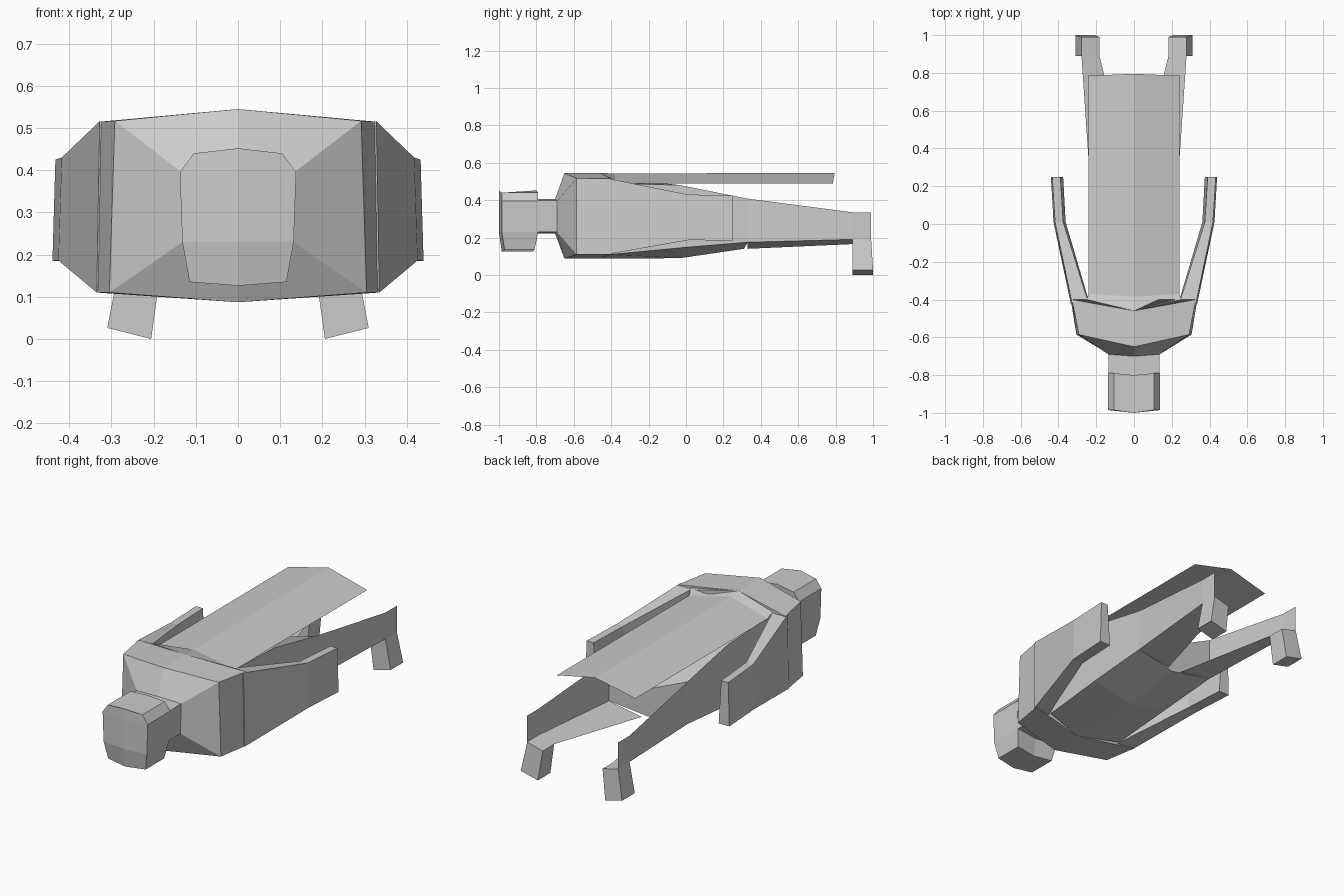
import bpy

if "Cube" in bpy.data.objects:
    bpy.data.objects.remove(bpy.data.objects["Cube"])


def mesh(name, verts, faces):
    me = bpy.data.meshes.new(name)
    me.from_pydata(verts, [], faces)
    ob = bpy.data.objects.new(name, me)
    bpy.context.collection.objects.link(ob)
    return ob


def loft(name, rings, closed=True, caps=True):
    """Skin a list of equally long cross-sections."""
    n = len(rings[0])
    faces = []
    for r in range(len(rings) - 1):
        for i in range(n if closed else n - 1):
            j = (i + 1) % n
            faces.append((r * n + i, r * n + j, (r + 1) * n + j, (r + 1) * n + i))
    if closed and caps:
        faces.append(tuple(reversed(range(n))))
        faces.append(tuple(range((len(rings) - 1) * n, len(rings) * n)))
    return mesh(name, [p for r in rings for p in r], faces)


def mirror_x(ring, s):
    return [(s * x, y, z) for x, y, z in ring]


def six(yc, ys, x_top, x_bot, c_top, s_top, s_bot, c_bot):
    """Six-sided body section with a raised centre line."""
    return [(0, yc, c_top), (x_top, ys, s_top), (x_bot, ys, s_bot),
            (0, yc, c_bot), (-x_bot, ys, s_bot), (-x_top, ys, s_top)]


# Head: stacked sections, creased down the middle of the face
head = []
for x, yf, yb, z, dz in [(.115, -.97, -.81, .135, -.009), (.132, -.985, -.79, .23, 0),
                         (.138, -.985, -.79, .395, 0), (.105, -.985, -.79, .44, .012)]:
    head.append([(0, yf - .015, z + dz), (x, yf, z), (x, yb, z),
                 (0, yb - .01, z + dz), (-x, yb, z), (-x, yf, z)])
loft("head", head)

# Neck
loft("neck", [six(-.82, -.81, .136, .131, .405, .397, .23, .222),
              six(-.70, -.69, .136, .131, .405, .397, .23, .222)])

# Chest and shoulders
loft("shoulders", [six(-.70, -.69, .136, .131, .405, .397, .23, .222),
                   six(-.65, -.585, .292, .305, .545, .517, .11, .087),
                   six(-.46, -.40, .328, .335, .545, .515, .11, .087)])

# Waist and hips
loft("torso", [six(-.46, -.40, .235, .235, .53, .49, .11, .087),
               six(-.03, -.03, .24, .24, .48, .48, .145, .09),
               six(.31, .33, .24, .24, .30, .408, .175, .14)])

# Cape: a sheet with a centre ridge, rising to the shoulders at the front
loft("cape", [[(x, y, z) for x, y, z in row] for row in (
    [(-.25, -.40, .518), (0, -.46, .545), (.25, -.40, .518)],
    [(-.24, -.37, .49), (0, -.385, .543), (.24, -.37, .49)],
    [(-.24, .785, .49), (0, .795, .545), (.24, .785, .49)])], closed=False)

for side, s in (("left", 1), ("right", -1)):
    # Arm: flat slab swept back and slightly outward
    arm = []
    for y, it, ot, ob, ib, zt, zb in [(-.42, .24, .328, .335, .235, .516, .11),
                                      (.01, .375, .418, .426, .362, .43, .186),
                                      (.25, .39, .433, .44, .375, .425, .185)]:
        arm.append(mirror_x([(it, y, zt), (ot, y, zt), (ob, y, zb), (ib, y, zb)], s))
    loft(side + "_arm", arm)

    # Leg: outer wall and tilted underside, open on the inner side
    leg = []
    for y, xo, zt, zo, xi, zi in [(.33, .24, .408, .175, .04, .14),
                                  (.89, .278, .335, .19, .183, .165),
                                  (.99, .278, .335, .19, .183, .165)]:
        leg.append(mirror_x([(xo, y, zt), (xo, y, zo), (xi, y, zi)], s))
    loft(side + "_leg", leg, closed=False)

    # Foot: tilted block hanging from the leg end
    foot = []
    for xi, xo, zi, zo, yb in [(.183, .278, .165, .19, .99), (.206, .31, 0, .026, 1.0)]:
        foot.append(mirror_x([(xi, .89, zi), (xo, .89, zo), (xo, yb, zo), (xi, yb, zi)], s))
    loft(side + "_foot", foot)

# Consistent outward normals
import bmesh
for ob in bpy.data.objects:
    bm = bmesh.new()
    bm.from_mesh(ob.data)
    bmesh.ops.recalc_face_normals(bm, faces=bm.faces)
    bm.to_mesh(ob.data)
    bm.free()
